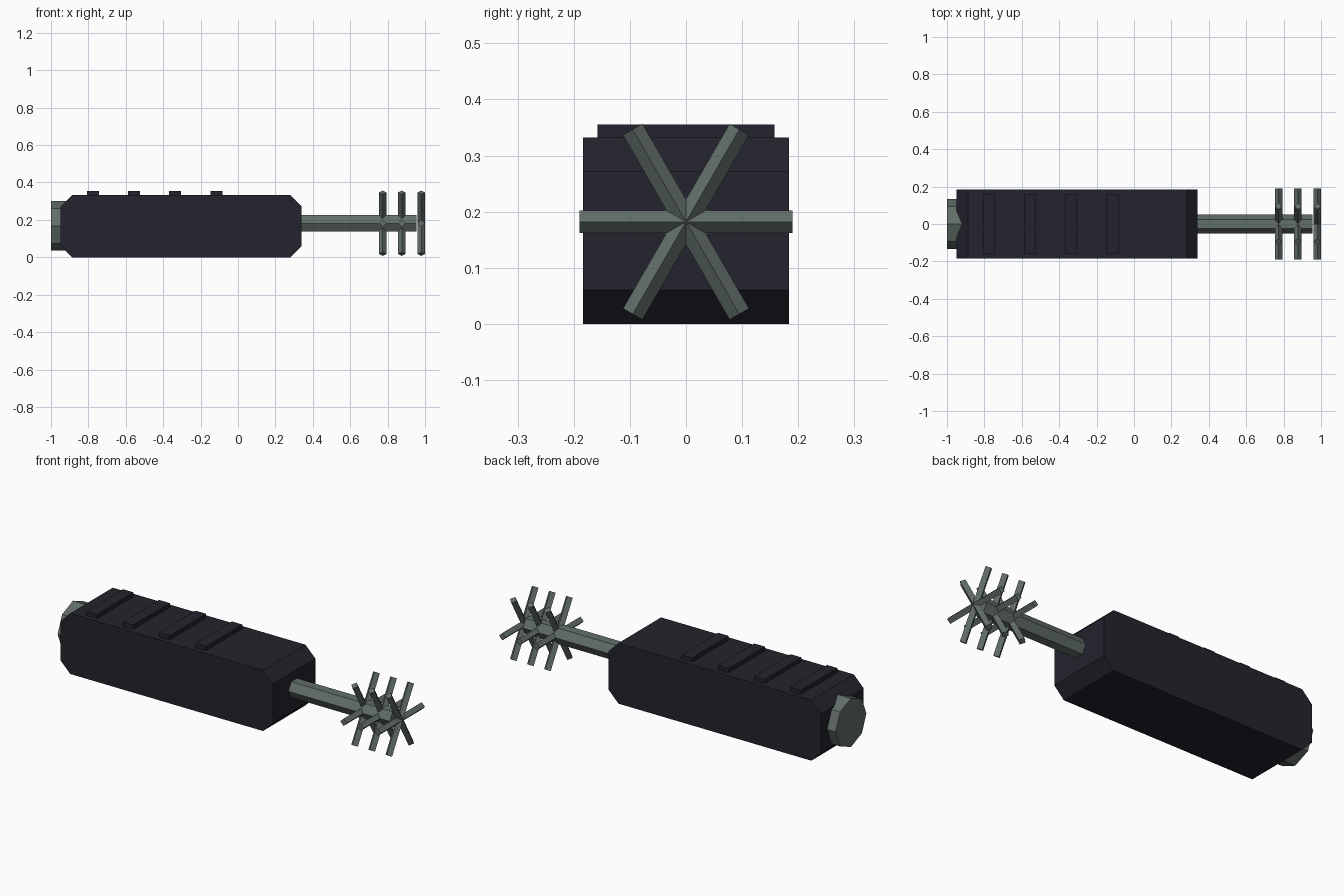
import bpy, bmesh, math
from mathutils import Matrix, Vector

if "Cube" in bpy.data.objects:
    bpy.data.objects.remove(bpy.data.objects["Cube"])


def material(name, rgb):
    m = bpy.data.materials.new(name)
    m.diffuse_color = (*rgb, 1)
    m.use_nodes = True
    m.node_tree.nodes["Principled BSDF"].inputs["Base Color"].default_value = m.diffuse_color
    return m


DARK = material("dark casing", (0.0168, 0.0168, 0.0262))
METAL = material("grey green metal", (0.122, 0.156, 0.144))


def finish(name, bm, mat):
    bmesh.ops.recalc_face_normals(bm, faces=bm.faces)
    me = bpy.data.meshes.new(name)
    bm.to_mesh(me)
    bm.free()
    me.materials.append(mat)
    ob = bpy.data.objects.new(name, me)
    bpy.context.collection.objects.link(ob)
    return ob


def prism(name, centre, axis, side, radius, length, sides, mat):
    """Regular prism along axis, with one corner pointing along side."""
    axis, side = Vector(axis).normalized(), Vector(side).normalized()
    other = axis.cross(side)
    bm = bmesh.new()
    rings = []
    for end in (-0.5, 0.5):
        ring = []
        for i in range(sides):
            a = 2 * math.pi * i / sides
            ring.append(bm.verts.new(Vector(centre) + axis * length * end
                        + radius * (side * math.cos(a) + other * math.sin(a))))
        rings.append(ring)
        bm.faces.new(ring)
    for i in range(sides):
        j = (i + 1) % sides
        bm.faces.new((rings[0][i], rings[0][j], rings[1][j], rings[1][i]))
    return finish(name, bm, mat)


# Handle casing: chamfered side profile extruded across y
X0, X1, TOP, C, W = -0.948, 0.34, 0.332, 0.06, 0.184
profile = [(X0 + C, 0), (X1 - C, 0), (X1, C), (X1, TOP - C),
           (X1 - C, TOP), (X0 + C, TOP), (X0, TOP - C), (X0, C)]
bm = bmesh.new()
face = bm.faces.new([bm.verts.new((x, -W, z)) for x, z in profile])
ext = bmesh.ops.extrude_face_region(bm, geom=[face])
bmesh.ops.translate(bm, vec=(0, 2 * W, 0),
                    verts=[v for v in ext["geom"] if isinstance(v, bmesh.types.BMVert)])
finish("handle_casing", bm, DARK)

# Grip ribs on top
for i in range(4):
    bm = bmesh.new()
    bmesh.ops.create_cube(bm, size=1, matrix=Matrix.Translation((-0.776 + 0.22 * i, 0, 0.335))
                          @ Matrix.Diagonal((0.064, 0.316, 0.04, 1)))
    finish(f"grip_rib_{i + 1}", bm, DARK)

# Octagonal end cap at the back
prism("end_cap", (-0.945, 0, 0.168), (1, 0, 0), (0, 0, 1), 0.133, 0.11, 8, METAL)

# Hexagonal shaft
AXIS_Z = 0.182
prism("shaft", (0.6275, 0, AXIS_Z), (1, 0, 0), (0, 1, 0), 0.05, 0.655, 6, METAL)

# Three star-shaped bristle rings, each of three crossed diamond bars
for r in range(3):
    x = 0.773 + 0.1035 * r
    for k in range(3):
        a = math.pi * k / 3
        prism(f"bristle_{r + 1}_{k + 1}", (x, 0, AXIS_Z), (0, math.cos(a), math.sin(a)),
              (1, 0, 0), 0.02, 0.38, 4, METAL)
